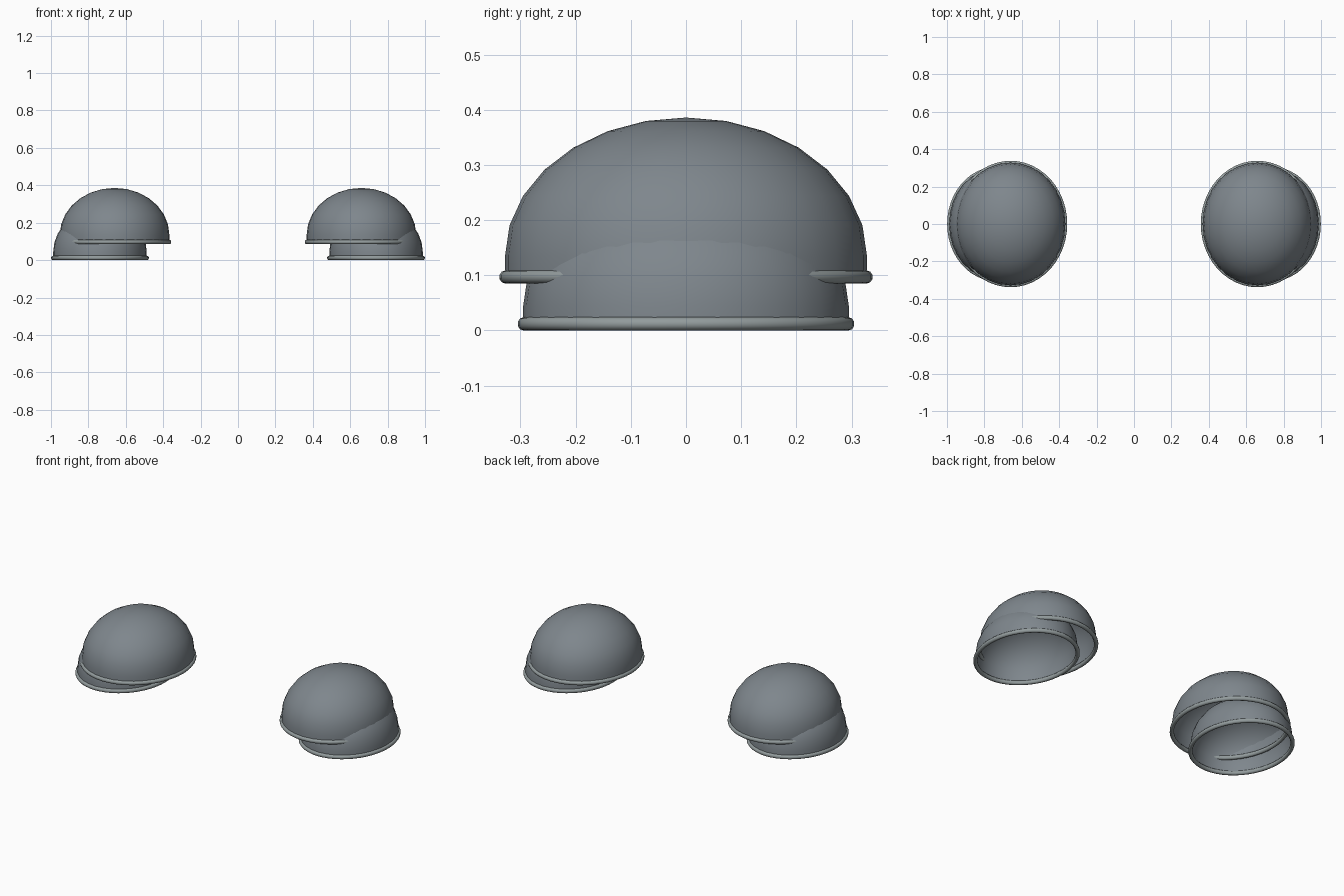
import bpy, bmesh, math

if "Cube" in bpy.data.objects:
    bpy.data.objects.remove(bpy.data.objects["Cube"])

SEG = 32      # sides around each dome
RINGS = 7     # rings from crown to widest point
TUBE = 0.0115 # rim tube radius


def material(name, rgb):
    m = bpy.data.materials.new(name)
    m.diffuse_color = (*rgb, 1.0)
    m.use_nodes = True
    m.node_tree.nodes["Principled BSDF"].inputs["Base Color"].default_value = m.diffuse_color
    return m


steel = material("steel grey", (0.21, 0.24, 0.265))
trim = material("light grey trim", (0.29, 0.33, 0.335))


def finish(bm, name, mat, angle):
    bmesh.ops.recalc_face_normals(bm, faces=bm.faces)
    me = bpy.data.meshes.new(name)
    bm.to_mesh(me)
    bm.free()
    me.materials.append(mat)
    ob = bpy.data.objects.new(name, me)
    bpy.context.collection.objects.link(ob)
    # matching part on the other side
    mod = ob.modifiers.new("other side", 'MIRROR')
    mod.use_axis[0] = True
    mod.use_mirror_merge = False
    bpy.ops.object.select_all(action='DESELECT')
    bpy.context.view_layer.objects.active = ob
    ob.select_set(True)
    bpy.ops.object.shade_smooth_by_angle(angle=math.radians(angle))


def bridge(bm, a, b):
    n = len(a)
    for i in range(n):
        j = (i + 1) % n
        bm.faces.new((a[i], a[j], b[j], b[i]))


def loop(bm, cx, rx, ry, z, n):
    return [bm.verts.new((cx + rx * math.cos(2 * math.pi * i / n),
                          ry * math.sin(2 * math.pi * i / n), z))
            for i in range(n)]


def dome(name, cx, rx, ry, base, shoulder, top):
    # open half ellipsoid with a short straight skirt
    bm = bmesh.new()
    loops = [loop(bm, cx, rx, ry, base, SEG)]
    for k in range(RINGS):
        t = k / RINGS * math.pi / 2
        loops.append(loop(bm, cx, rx * math.cos(t), ry * math.cos(t),
                          shoulder + (top - shoulder) * math.sin(t), SEG))
    for a, b in zip(loops, loops[1:]):
        bridge(bm, a, b)
    crown = bm.verts.new((cx, 0, top))
    last = loops[-1]
    for i in range(SEG):
        bm.faces.new((last[i], last[(i + 1) % SEG], crown))
    finish(bm, name, steel, 40)


def rim(name, cx, rx, ry, z):
    # round bead along the open edge
    bm = bmesh.new()
    loops = []
    for k in range(10):
        t = 2 * math.pi * k / 10 + math.pi / 10
        d = TUBE * math.cos(t)
        loops.append(loop(bm, cx, rx + d, ry + d, z + TUBE * math.sin(t) * 1.05, 48))
    for k in range(10):
        bridge(bm, loops[k], loops[(k + 1) % 10])
    finish(bm, name, trim, 60)


# large upper shoulder plates
dome("upper_dome", 0.66, 0.293, 0.328, 0.097, 0.135, 0.386)
rim("upper_rim", 0.66, 0.292, 0.327, 0.097)

# smaller lower plates, set outward and tucked under the upper ones
dome("lower_dome", 0.738, 0.250, 0.295, 0.012, 0.045, 0.270)
rim("lower_rim", 0.738, 0.250, 0.294, 0.012)
